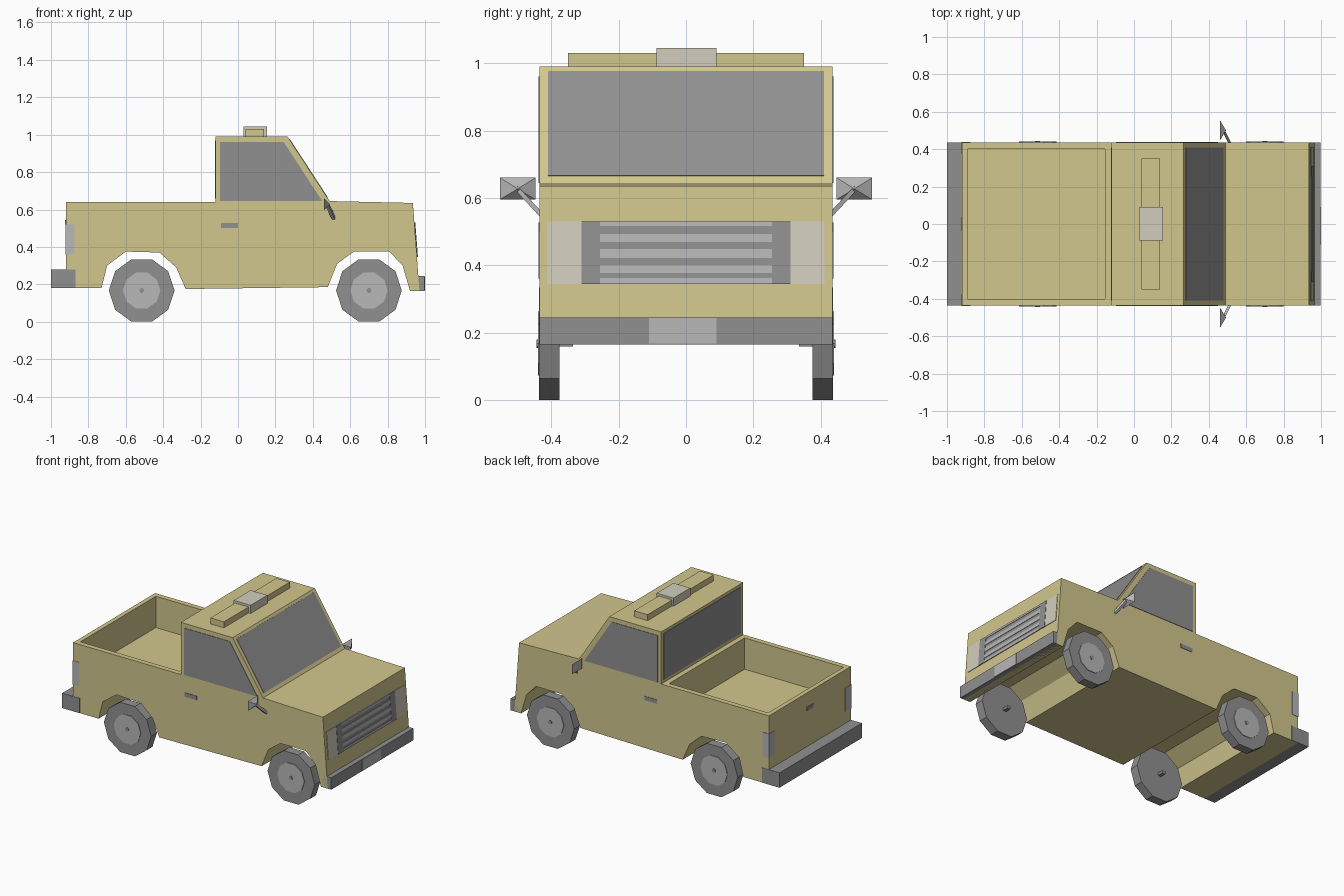
import bpy, bmesh, math
from mathutils import Vector

cube = bpy.data.objects.get("Cube")
if cube:
    bpy.data.objects.remove(cube, do_unlink=True)


def material(name, r, g, b):
    m = bpy.data.materials.new(name)
    m.use_nodes = True
    m.diffuse_color = (r, g, b, 1)
    m.node_tree.nodes["Principled BSDF"].inputs["Base Color"].default_value = (r, g, b, 1)
    return m


PAINT = material("sand paint", .645, .57, .27)
DARK = material("dark grey", .28, .28, .28)
GLASS = material("window grey", .28, .28, .28)
LIGHT = material("light grey", .48, .48, .48)
LAMP = material("pale lamp", .64, .61, .51)


def prism(name, pts, vec, mat):
    """Solid made by pushing a flat outline along a vector."""
    bm = bmesh.new()
    face = bm.faces.new([bm.verts.new(p) for p in pts])
    new = bmesh.ops.extrude_face_region(bm, geom=[face], use_keep_orig=True)
    moved = [v for v in new["geom"] if isinstance(v, bmesh.types.BMVert)]
    bmesh.ops.translate(bm, verts=moved, vec=Vector(vec))
    bmesh.ops.recalc_face_normals(bm, faces=bm.faces)
    mesh = bpy.data.meshes.new(name)
    bm.to_mesh(mesh)
    bm.free()
    mesh.materials.append(mat)
    ob = bpy.data.objects.new(name, mesh)
    bpy.context.collection.objects.link(ob)
    return ob


def side(name, outline, y0, y1, mat):
    """Outline in x and z, spanning y0 to y1."""
    return prism(name, [(x, y0, z) for x, z in outline], (0, y1 - y0, 0), mat)


def box(name, x0, x1, y0, y1, z0, z1, mat):
    return side(name, [(x0, z0), (x1, z0), (x1, z1), (x0, z1)], y0, y1, mat)


def nose_plate(name, y0, y1, z0, z1, thick, mat):
    """Thin plate lying on the sloped nose."""
    def at(z):
        return .933 + (.635 - z) * .076
    pts = [(at(z0), y0, z0), (at(z0), y1, z0), (at(z1), y1, z1), (at(z1), y0, z1)]
    return prism(name, pts, (thick, 0, 0), mat)


# Body shell with wheel arches, then the open load bed
W = .435
shell = [(-.92, .64), (-.12, .64), (-.12, .99), (.265, .99), (.49, .645), (.935, .635),
         (.97, .165), (.92, .165), (.88, .30), (.81, .375), (.62, .375), (.53, .31),
         (.48, .185), (-.28, .175), (-.33, .29), (-.42, .37), (-.60, .375),
         (-.70, .30), (-.73, .18), (-.92, .18)]
body = side("body", shell, -W, W, PAINT)
cutter = box("bed_cutter", -.89, -.155, -.4, .4, .43, .8, PAINT)
cutter.hide_render = True
# the bed cut stops short of the cab, whose overhang keeps a thin sill
cut = body.modifiers.new("bed", "BOOLEAN")
cut.operation = "DIFFERENCE"
cut.solver = "EXACT"
cut.object = cutter
bpy.context.view_layer.objects.active = body
bpy.ops.object.modifier_apply(modifier=cut.name)
bpy.data.objects.remove(cutter, do_unlink=True)

# Windscreen and rear window
slope = Vector((.838, 0, .546))
corners = [(.265 + (.99 - z) * .652, y, z)
           for y, z in ((-.41, .665), (.41, .665), (.41, .975), (-.41, .975))]
prism("windscreen", [Vector(c) - slope * .002 for c in corners], slope * .005, GLASS)
box("rear_window", -.123, -.118, -.41, .41, .66, .97, GLASS)

# Details repeated on both sides
for s, tag in ((-1, "right"), (1, "left")):
    inner, outer = s * (W - .003), s * (W + .003)
    side(tag + "_window", [(-.095, .645), (.45, .645), (.245, .96), (-.095, .96)],
         inner, outer, GLASS)
    box(tag + "_door_handle", -.09, 0, inner, outer, .5, .527, DARK)
    box(tag + "_tail_lamp_side", -.922, -.875, inner, outer, .36, .52, LIGHT)
    box(tag + "_tail_lamp_rear", -.923, -.917, s * .375, outer, .36, .52, LIGHT)
    nose_plate(tag + "_headlamp", s * .31, s * .412, .345, .53, .005, LAMP)
    nose_plate(tag + "_grille_end", s * .255, s * .31, .345, .53, .007, DARK)

    # Mirror: square pyramid pointing forward on a slanted arm
    bm = bmesh.new()
    ring = [bm.verts.new((.46, s * y, z))
            for y, z in ((.447, .595), (.553, .595), (.553, .66), (.447, .66))]
    tip = bm.verts.new((.492, s * .5, .627))
    bm.faces.new(ring)
    for i in range(4):
        bm.faces.new((ring[i], ring[(i + 1) % 4], tip))
    bmesh.ops.recalc_face_normals(bm, faces=bm.faces)
    mesh = bpy.data.meshes.new(tag + "_mirror")
    bm.to_mesh(mesh)
    bm.free()
    mesh.materials.append(LIGHT)
    bpy.context.collection.objects.link(bpy.data.objects.new(tag + "_mirror", mesh))
    prism(tag + "_mirror_arm",
          [(.47, s * .5, .615), (.486, s * .5, .615), (.486, s * .5, .635), (.47, s * .5, .635)],
          (.035, -s * .07, -.075), LIGHT)

# Grille: dark backing with light slats
nose_plate("grille_back", -.256, .256, .345, .53, .004, DARK)
for z0, z1 in ((.516, .53), (.469, .493), (.421, .448), (.377, .4), (.345, .362)):
    nose_plate("grille_slat", -.256, .256, z0, z1, .007, LIGHT)

# Bumpers, number plates and tailgate handle
box("front_bumper", .935, .997, -W, W, .165, .245, DARK)
box("front_plate", .994, 1, -.11, .09, .167, .243, LIGHT)
box("rear_bumper", -1, -.87, -W - .002, W + .002, .18, .28, DARK)
box("tailgate_handle", -.924, -.917, -.035, .035, .52, .545, DARK)

# Roof bar and beacon
box("roof_bar", .04, .14, -.35, .35, .985, 1.03, PAINT)
box("roof_beacon", .03, .155, -.088, .09, .985, 1.045, LAMP)


# Ten-sided wheels with hub discs and inner axle stubs
def disc(name, x, radius, y0, y1, mat):
    turns = [math.tau * i / 10 for i in range(10)]
    return side(name, [(x + radius * math.cos(a), .167 + radius * math.sin(a)) for a in turns],
                y0, y1, mat)


for x, end in ((-.515, "rear"), (.7, "front")):
    for s, tag in ((-1, "right"), (1, "left")):
        name = end + "_" + tag
        disc(name + "_tyre", x, .1755, s * .375, s * .436, DARK)
        disc(name + "_hub", x, .1, s * .43, s * .44, LIGHT)
        disc(name + "_hub_cap", x, .013, s * .43, s * .444, DARK)
        box(name + "_axle_stub", x - .012, x + .012, s * .335, s * .38, .158, .176, DARK)
